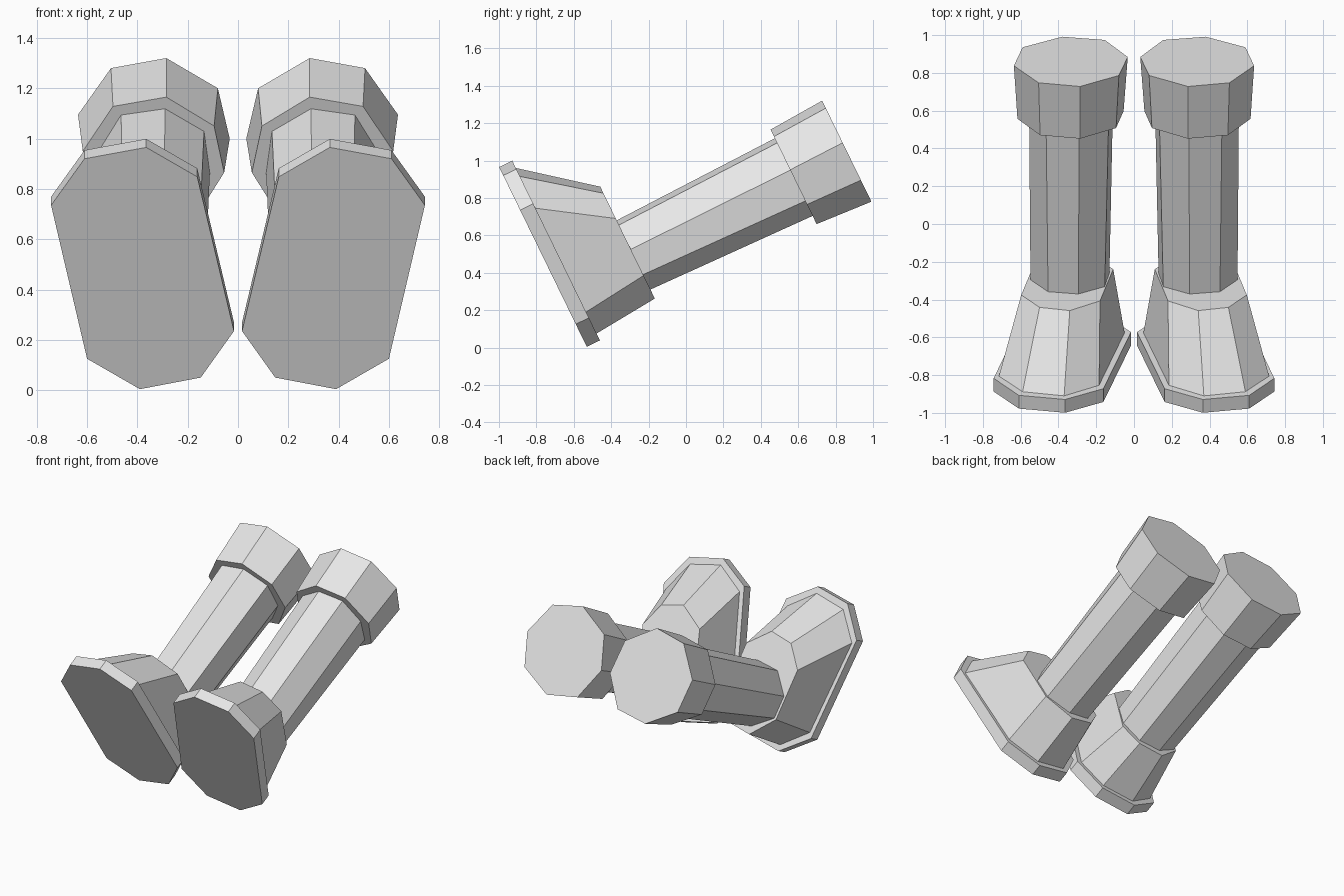
import bpy, bmesh, math

if "Cube" in bpy.data.objects:
    bpy.data.objects.remove(bpy.data.objects["Cube"])

TILT = math.radians(26)          # the boot shaft rises towards the back
C, S = math.cos(TILT), math.sin(TILT)

grey = bpy.data.materials.new("light_grey")
grey.diffuse_color = (0.8, 0.8, 0.8, 1)
grey.use_nodes = True
grey.node_tree.nodes["Principled BSDF"].inputs["Base Color"].default_value = grey.diffuse_color


def loft(name, side, rings):
    """Closed solid through tilted octagons: (distance along shaft, [(x, z), ...])."""
    bm = bmesh.new()
    loops = [[bm.verts.new((side * x, (a - z * S) / C, z)) for x, z in pts]
             for a, pts in rings]
    for low, high in zip(loops, loops[1:]):
        for i in range(len(low)):
            j = (i + 1) % len(low)
            bm.faces.new((low[i], low[j], high[j], high[i]))
    bm.faces.new(loops[0])
    bm.faces.new(loops[-1])
    bmesh.ops.recalc_face_normals(bm, faces=bm.faces)
    mesh = bpy.data.meshes.new(name)
    bm.to_mesh(mesh)
    bm.free()
    mesh.materials.append(grey)
    obj = bpy.data.objects.new(name, mesh)
    bpy.context.collection.objects.link(obj)


# Outlines start at the toe and run around the outer side
SOLE = [(.365, .965), (.61, .92), (.743, .735), (.6, .125),
        (.39, .004), (.148, .05), (.016, .235), (.162, .848)]
FOOT_LOW = [(.37, .96), (.59, .915), (.715, .745), (.58, .19),
            (.39, .075), (.165, .115), (.05, .275), (.185, .845)]
FOOT_HIGH = [(.34, .86), (.5, .825), (.597, .69), (.535, .385),
             (.37, .262), (.2, .295), (.11, .41), (.18, .755)]
LEG_LOW = [(.295, .68), (.455, .655), (.548, .525), (.52, .39),
           (.37, .31), (.215, .33), (.13, .45), (.155, .6)]
LEG_HIGH = [(.29, 1.12), (.465, 1.095), (.555, .95), (.53, .785),
            (.37, .705), (.2, .73), (.112, .865), (.135, 1.03)]
CUFF_LOW = [(.285, 1.165), (.497, 1.128), (.617, .95), (.575, .765),
            (.375, .66), (.165, .69), (.055, .865), (.095, 1.05)]
CUFF_HIGH = [(.285, 1.32), (.505, 1.28), (.636, 1.095), (.59, .895),
             (.38, .78), (.155, .815), (.033, 1.0), (.08, 1.2)]

for side, label in ((1, "right"), (-1, "left")):
    # sole slab
    loft(label + "_sole", side, [(-.475, SOLE),
                                 (-.397, [(x, z + .034) for x, z in SOLE])])
    # tapered foot
    loft(label + "_foot", side, [(-.397, FOOT_LOW), (-.035, FOOT_HIGH)])
    # shaft
    loft(label + "_shaft", side, [(-.035, LEG_LOW), (.92, LEG_HIGH)])
    # cuff
    loft(label + "_cuff", side, [(.917, CUFF_LOW), (1.233, CUFF_HIGH)])
